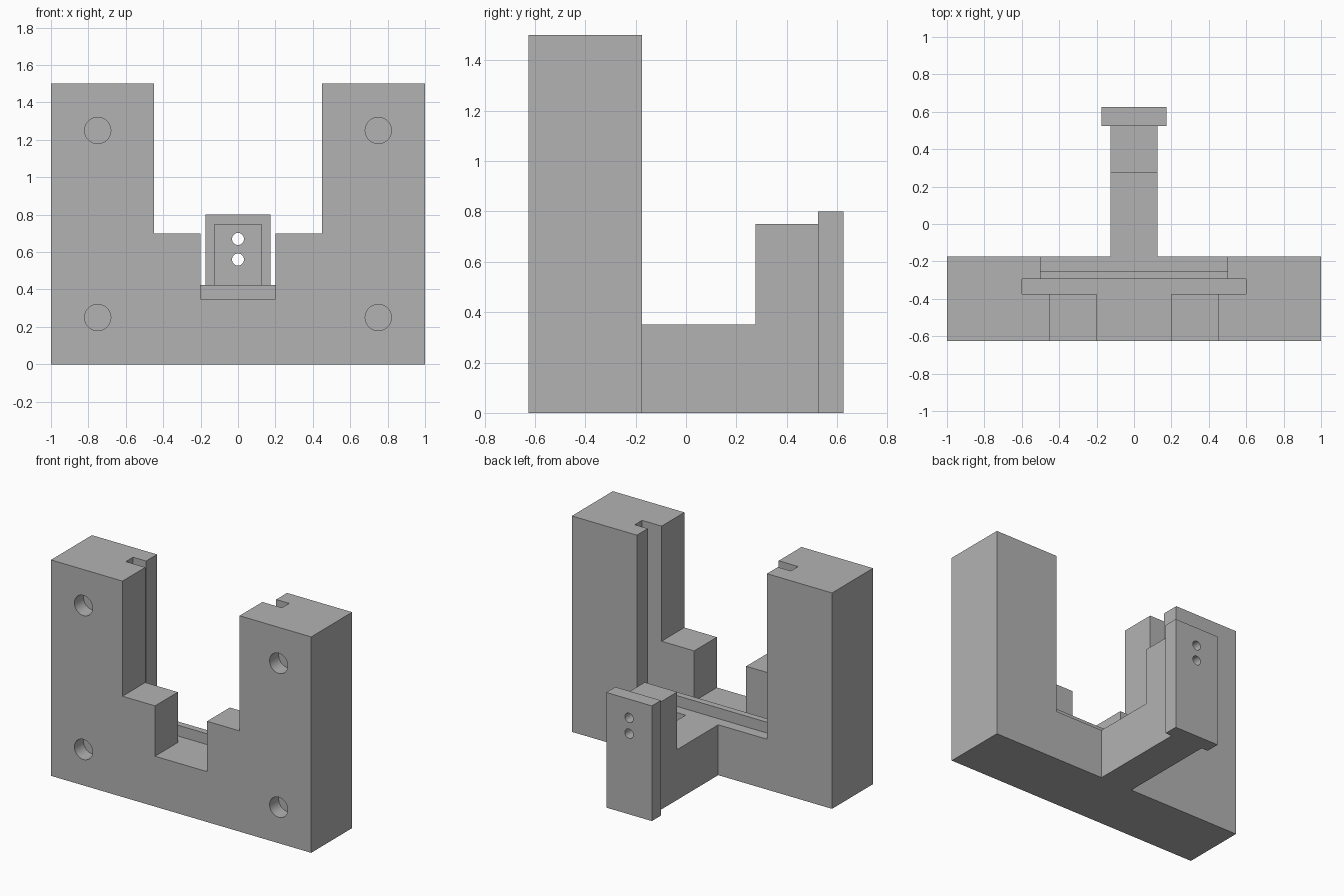
import bpy
import bmesh
from math import radians
from mathutils import Matrix

default_cube = bpy.data.objects.get("Cube")
if default_cube:
    bpy.data.objects.remove(default_cube, do_unlink=True)

GRAY = (0.45, 0.45, 0.45, 1.0)
gray = bpy.data.materials.new("plain gray")
gray.use_nodes = True
gray.diffuse_color = GRAY
gray.node_tree.nodes["Principled BSDF"].inputs["Base Color"].default_value = GRAY


def new_object(name, bm):
    bmesh.ops.recalc_face_normals(bm, faces=bm.faces)
    mesh = bpy.data.meshes.new(name)
    bm.to_mesh(mesh)
    bm.free()
    mesh.materials.append(gray)
    obj = bpy.data.objects.new(name, mesh)
    bpy.context.collection.objects.link(obj)
    return obj


def prism(name, half_width, profile):
    """Extrude a (y, z) side profile symmetrically across x."""
    bm = bmesh.new()
    face = bm.faces.new([bm.verts.new((-half_width, y, z)) for y, z in profile])
    side = bmesh.ops.extrude_face_region(bm, geom=[face])["geom"]
    verts = [v for v in side if isinstance(v, bmesh.types.BMVert)]
    bmesh.ops.translate(bm, verts=verts, vec=(2 * half_width, 0, 0))
    return new_object(name, bm)


def block(name, half_width, y0, y1, z0, z1):
    return prism(name, half_width, [(y0, z0), (y1, z0), (y1, z1), (y0, z1)])


def rod(name, x, z, radius, y0, y1):
    """Round cutter running along y."""
    bm = bmesh.new()
    place = Matrix.Translation((x, (y0 + y1) / 2, z)) @ Matrix.Rotation(radians(90), 4, "X")
    bmesh.ops.create_cone(bm, cap_ends=True, segments=48, radius1=radius,
                          radius2=radius, depth=y1 - y0, matrix=place)
    return new_object(name, bm)


def cut(target, cutters):
    """Subtract each cutter, bake the result and remove the cutters."""
    for cutter in cutters:
        cutter.hide_render = True
        mod = target.modifiers.new("cut", "BOOLEAN")
        mod.operation = "DIFFERENCE"
        mod.solver = "EXACT"
        mod.object = cutter
    bpy.context.view_layer.update()
    graph = bpy.context.evaluated_depsgraph_get()
    baked = bpy.data.meshes.new_from_object(target.evaluated_get(graph))
    target.modifiers.clear()
    target.data = baked
    for cutter in cutters:
        bpy.data.objects.remove(cutter, do_unlink=True)


FRONT, BACK, FLOOR = -0.625, -0.175, 0.35
SLOT_FRONT, SLOT_BACK, RIDGE_BACK = -0.375, -0.295, -0.25
MID = (SLOT_FRONT + SLOT_BACK) / 2

# Main body: stepped front opening, wide slot, rear opening behind a low ridge
body = block("body", 1.0, FRONT, BACK, 0, 1.5)
cutters = [
    block("front_opening", 0.45, -0.7, MID, 0.7, 1.6),
    block("front_notch", 0.2, -0.7, MID, FLOOR, 1.6),
    block("slot", 0.6, SLOT_FRONT, SLOT_BACK, FLOOR, 1.6),
    block("ridge_clearance", 0.5, MID, -0.1, 0.425, 1.6),
    block("rear_opening", 0.5, RIDGE_BACK, -0.1, FLOOR, 1.6),
]
# Four blind mounting holes
for x in (-0.75, 0.75):
    for z in (0.25, 1.25):
        cutters.append(rod("mount_hole", x, z, 0.07, -0.7, FRONT + 0.1))
cut(body, cutters)

# Rear arm with raised end, and the wider plate closing it
arm = prism("rear_arm", 0.125, [(BACK, 0), (0.525, 0), (0.525, 0.75),
                                (0.275, 0.75), (0.275, FLOOR), (BACK, FLOOR)])
plate = block("end_plate", 0.175, 0.525, 0.625, 0, 0.8)

# Two small holes straight through the arm end and plate
for part in (arm, plate):
    cut(part, [rod("pin_hole", 0, z, 0.032, 0.2, 0.7) for z in (0.56, 0.67)])

# Smooth hole walls, crisp block edges
bpy.ops.object.select_all(action="DESELECT")
for part in (body, arm, plate):
    part.select_set(True)
bpy.context.view_layer.objects.active = body
bpy.ops.object.shade_smooth_by_angle(angle=radians(30))
